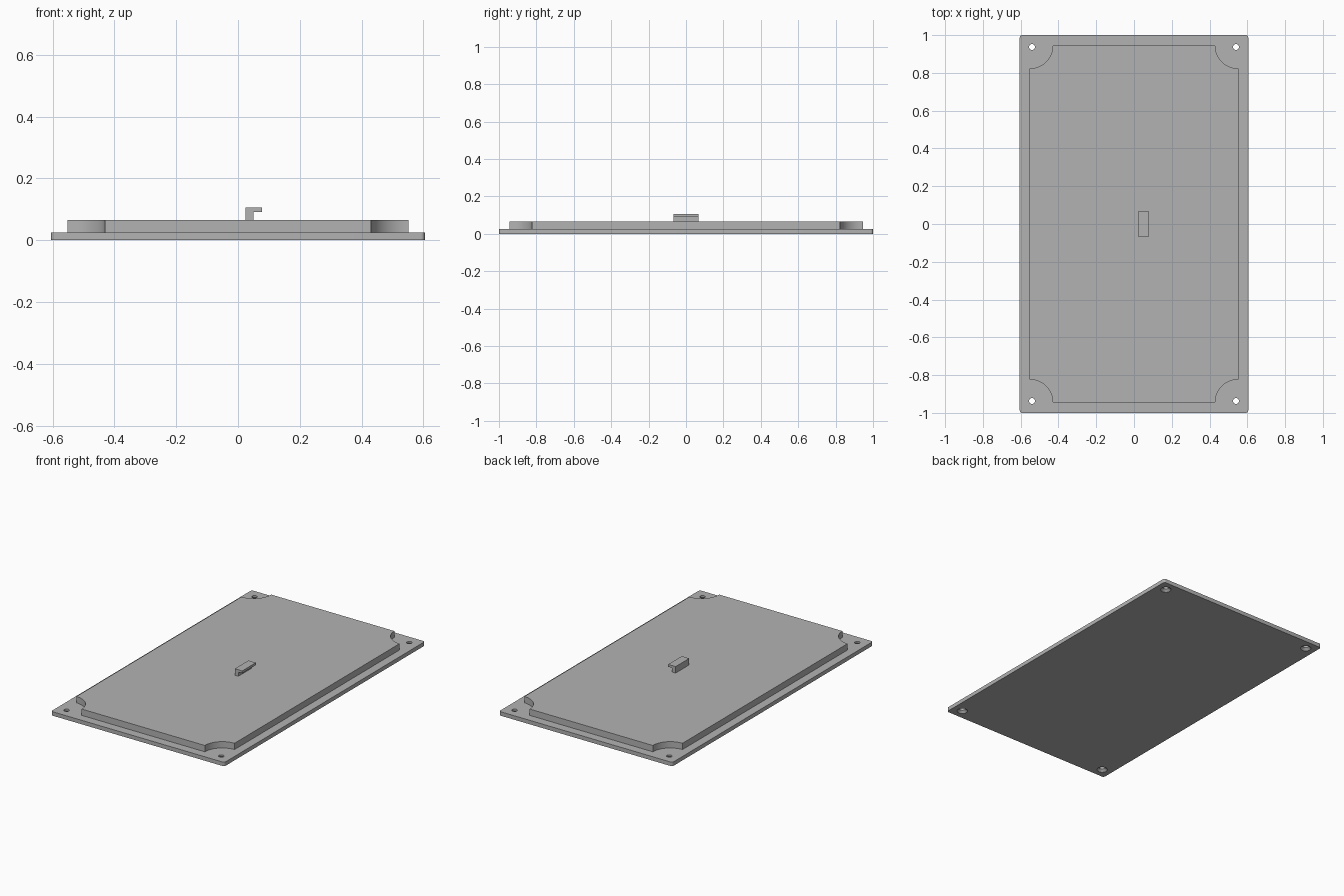
import bpy
import bmesh
from math import cos, sin, pi, radians

cube = bpy.data.objects.get("Cube")
if cube:
    bpy.data.objects.remove(cube, do_unlink=True)

grey = bpy.data.materials.new("plain grey")
grey.use_nodes = True
colour = (0.45, 0.45, 0.45, 1)
grey.diffuse_color = colour
grey.node_tree.nodes["Principled BSDF"].inputs["Base Color"].default_value = colour

CORNERS = [(1, 1), (-1, 1), (-1, -1), (1, -1)]


def add_object(name, bm):
    bmesh.ops.recalc_face_normals(bm, faces=bm.faces)
    mesh = bpy.data.meshes.new(name)
    bm.to_mesh(mesh)
    bm.free()
    mesh.materials.append(grey)
    obj = bpy.data.objects.new(name, mesh)
    bpy.context.collection.objects.link(obj)
    return obj


def extrude(name, outline, offset):
    """Extrude a closed outline of 3D points along an offset."""
    bm = bmesh.new()
    face = bm.faces.new([bm.verts.new(p) for p in outline])
    moved = bmesh.ops.extrude_face_region(bm, geom=[face], use_keep_orig=True)["geom"]
    bmesh.ops.translate(bm, vec=offset,
                        verts=[g for g in moved if isinstance(g, bmesh.types.BMVert)])
    return add_object(name, bm)


def rectangle(half_x, half_y, radius, z, steps, concave):
    """Rectangle with rounded corners, bulging out or scooped in."""
    points = []
    for i, (sx, sy) in enumerate(CORNERS):
        inset = 0 if concave else radius
        cx, cy = sx * (half_x - inset), sy * (half_y - inset)
        for k in range(steps + 1):
            turn = pi / 2 * k / steps
            a = i * pi / 2 + (1.5 * pi - turn if concave else turn)
            points.append((cx + radius * cos(a), cy + radius * sin(a), z))
    return points


def smooth(obj):
    bpy.ops.object.select_all(action="DESELECT")
    obj.select_set(True)
    bpy.context.view_layer.objects.active = obj
    bpy.ops.object.shade_smooth_by_angle(angle=radians(30))


# Thin base plate
base = extrude("base_plate", rectangle(0.605, 1.0, 0.013, 0, 6, False), (0, 0, 0.025))

# Countersunk screw holes, wide at the underside
PROFILE = [(0.031, -0.01), (0.031, 0), (0.016, 0.014), (0.016, 0.04)]
SIDES = 24
bm = bmesh.new()
for sx, sy in CORNERS:
    rings = [[bm.verts.new((sx * 0.54 + r * cos(2 * pi * k / SIDES),
                            sy * 0.937 + r * sin(2 * pi * k / SIDES), z))
              for k in range(SIDES)] for r, z in PROFILE]
    for low, high in zip(rings, rings[1:]):
        for k in range(SIDES):
            n = (k + 1) % SIDES
            bm.faces.new((low[k], low[n], high[n], high[k]))
    bm.faces.new(rings[0])
    bm.faces.new(rings[-1])
cutter = add_object("hole_cutter", bm)
cutter.hide_render = True

holes = base.modifiers.new("screw holes", "BOOLEAN")
holes.operation = "DIFFERENCE"
holes.solver = "EXACT"
holes.object = cutter
bpy.context.view_layer.objects.active = base
bpy.ops.object.modifier_apply(modifier=holes.name)
bpy.data.objects.remove(cutter, do_unlink=True)
smooth(base)

# Raised panel with scooped corners
panel = extrude("raised_panel", rectangle(0.552, 0.945, 0.122, 0.025, 16, True), (0, 0, 0.04))
smooth(panel)

# Hooked catch on the panel
HOOK = [(0.025, 0.065), (0.05, 0.065), (0.05, 0.091), (0.077, 0.091),
        (0.077, 0.106), (0.025, 0.106)]
extrude("hook_catch", [(x, -0.068, z) for x, z in HOOK], (0, 0.136, 0))
